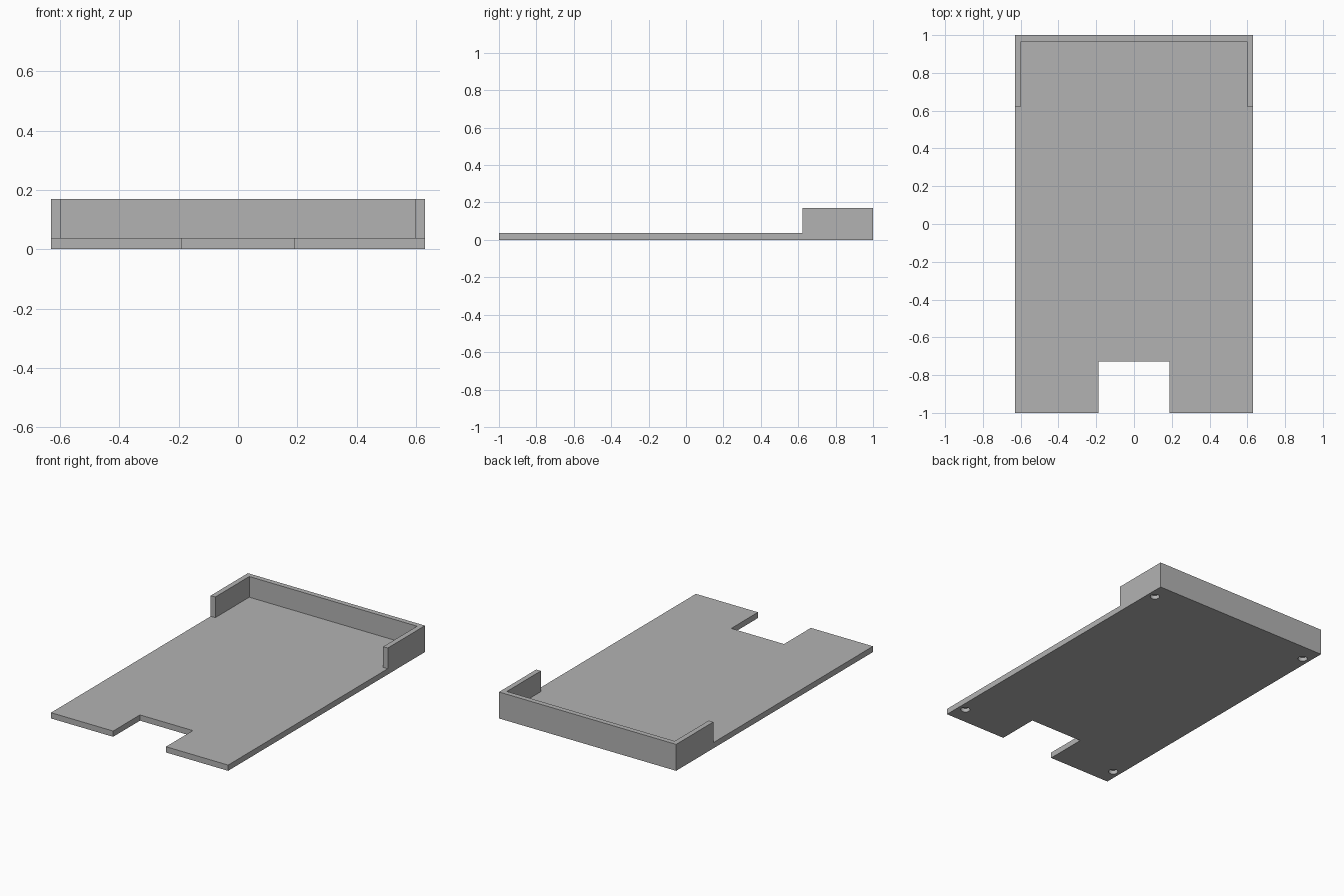
import bpy
import bmesh

cube = bpy.data.objects.get("Cube")
if cube:
    bpy.data.objects.remove(cube, do_unlink=True)

W, L = 0.63, 1.0            # half width, half length
PLATE, TOP = 0.037, 0.17    # plate thickness, wall height
WALL = 0.033                # wall thickness

grey = bpy.data.materials.new("plain_grey")
grey.use_nodes = True
colour = (0.45, 0.45, 0.45, 1)
grey.diffuse_color = colour
grey.node_tree.nodes["Principled BSDF"].inputs["Base Color"].default_value = colour


def add_object(name, bm):
    bmesh.ops.recalc_face_normals(bm, faces=bm.faces)
    mesh = bpy.data.meshes.new(name)
    bm.to_mesh(mesh)
    bm.free()
    mesh.materials.append(grey)
    obj = bpy.data.objects.new(name, mesh)
    bpy.context.collection.objects.link(obj)
    return obj


def extrude_half_outline(name, half, z0, z1):
    """Mirror a right-half outline across x = 0 and extrude it upwards."""
    outline = half + [(-x, y) for x, y in reversed(half)]
    bm = bmesh.new()
    face = bm.faces.new([bm.verts.new((x, y, z0)) for x, y in outline])
    result = bmesh.ops.extrude_face_region(bm, geom=[face])
    verts = [v for v in result["geom"] if isinstance(v, bmesh.types.BMVert)]
    bmesh.ops.translate(bm, verts=verts, vec=(0, 0, z1 - z0))
    return add_object(name, bm)


def boolean(target, other, operation):
    mod = target.modifiers.new(other.name, "BOOLEAN")
    mod.object, mod.operation, mod.solver = other, operation, "EXACT"
    other.hide_render = True
    bpy.context.view_layer.objects.active = target
    bpy.ops.object.modifier_apply(modifier=mod.name)
    bpy.data.objects.remove(other, do_unlink=True)


# Flat plate with a notch in the front edge
plate = extrude_half_outline(
    "base_plate", [(0.188, -0.728), (0.188, -L), (W, -L), (W, L)], 0, PLATE)

# Raised rim around the back and the rear part of both sides
rim = extrude_half_outline(
    "back_rim",
    [(W, L), (W, 0.622), (W - WALL, 0.622), (W - WALL, L - WALL)], 0, TOP)
boolean(plate, rim, "UNION")

# Shallow round recesses under the four corners
for sx in (-1, 1):
    for sy in (-1, 1):
        bm = bmesh.new()
        bmesh.ops.create_cone(bm, cap_ends=True, segments=24,
                              radius1=0.028, radius2=0.028, depth=0.05)
        bmesh.ops.translate(bm, verts=bm.verts,
                            vec=(sx * (W - 0.049), sy * (L - 0.113), 0))
        boolean(plate, add_object("recess_cutter", bm), "DIFFERENCE")

# Smooth recess walls, sharp corners elsewhere
plate.select_set(True)
bpy.context.view_layer.objects.active = plate
bpy.ops.object.shade_smooth_by_angle()
